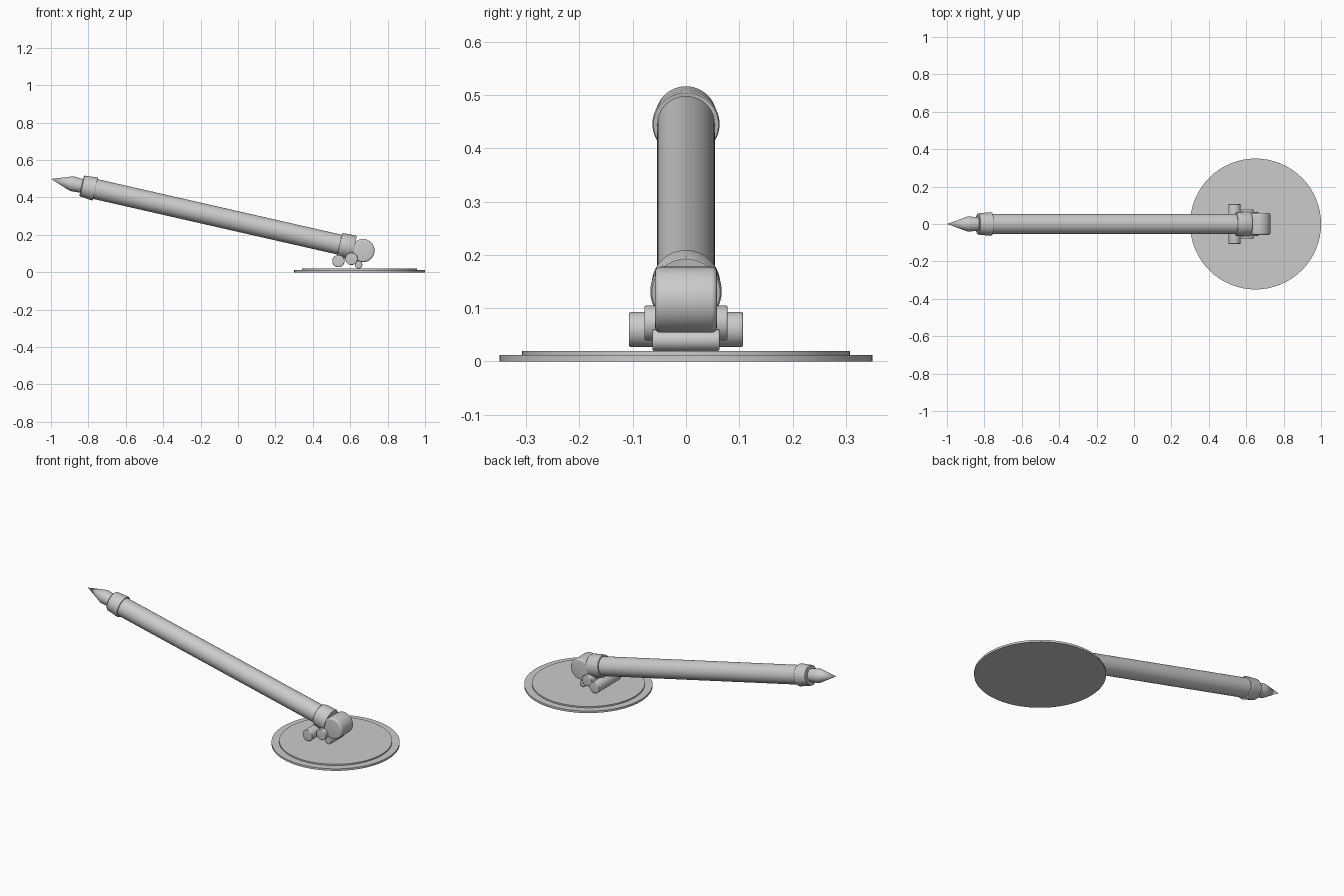
import bpy, bmesh, math
from mathutils import Vector, Matrix

if "Cube" in bpy.data.objects:
    bpy.data.objects.remove(bpy.data.objects["Cube"])


def lathe(name, profile, origin, direction, segments=48):
    """Revolve (radius, distance) points around an axis."""
    bm = bmesh.new()
    verts = [bm.verts.new((r, 0, h)) for r, h in profile]
    edges = [bm.edges.new(p) for p in zip(verts, verts[1:])]
    bmesh.ops.spin(bm, geom=verts + edges, cent=(0, 0, 0), axis=(0, 0, 1),
                   angle=math.tau, steps=segments, use_merge=False)
    bmesh.ops.remove_doubles(bm, verts=bm.verts, dist=1e-5)
    bmesh.ops.recalc_face_normals(bm, faces=bm.faces)
    rot = Vector((0, 0, 1)).rotation_difference(Vector(direction))
    bm.transform(Matrix.Translation(origin) @ rot.to_matrix().to_4x4())
    mesh = bpy.data.meshes.new(name)
    bm.to_mesh(mesh)
    bm.free()
    obj = bpy.data.objects.new(name, mesh)
    bpy.context.collection.objects.link(obj)
    bpy.ops.object.select_all(action='DESELECT')
    obj.select_set(True)
    bpy.context.view_layer.objects.active = obj
    bpy.ops.object.shade_smooth_by_angle(angle=math.radians(30))
    return obj


def cross_roller(name, x, z, radius, half, bevel):
    """Cylinder along y with rounded rims."""
    arc = [(radius - bevel + bevel * math.sin(a), half - bevel + bevel * math.cos(a))
           for a in (i * math.pi / 8 for i in range(5))]
    profile = [(0, half)] + arc + [(r, -h) for r, h in reversed(arc)] + [(0, -half)]
    return lathe(name, profile, (x, 0, z), (0, 1, 0))


# Stepped round base
lathe("base_plate", [(0, 0), (0.35, 0), (0.35, 0.012), (0.308, 0.012),
                     (0.308, 0.02), (0, 0.02)], (0.65, 0, 0), (0, 0, 1), 64)

# Tilted arm, measured from the pointed tip
tip, axis = (-1, 0, 0.499), (0.975, 0, -0.222)
lathe("pointed_tip", [(0, 0), (0.039, 0.11), (0.040, 0.118), (0.036, 0.19), (0, 0.19)],
      tip, axis)
lathe("upper_collar", [(0, 0.168), (0.053, 0.168), (0.057, 0.172), (0.063, 0.24),
                       (0.061, 0.244), (0, 0.244)], tip, axis)
lathe("arm_tube", [(0, 0.2), (0.054, 0.2), (0.054, 1.62), (0, 1.62)], tip, axis)
lathe("lower_collar", [(0, 1.583), (0.061, 1.583), (0.064, 1.587), (0.067, 1.656),
                       (0.064, 1.662), (0, 1.662)], tip, axis)

# Pivot barrel and the small rollers beneath the arm
cross_roller("pivot_barrel", 0.668, 0.116, 0.062, 0.058, 0.010)
cross_roller("long_roller", 0.537, 0.060, 0.033, 0.107, 0.004)
cross_roller("middle_roller", 0.607, 0.072, 0.033, 0.078, 0.004)
cross_roller("small_roller", 0.645, 0.040, 0.020, 0.063, 0.003)
